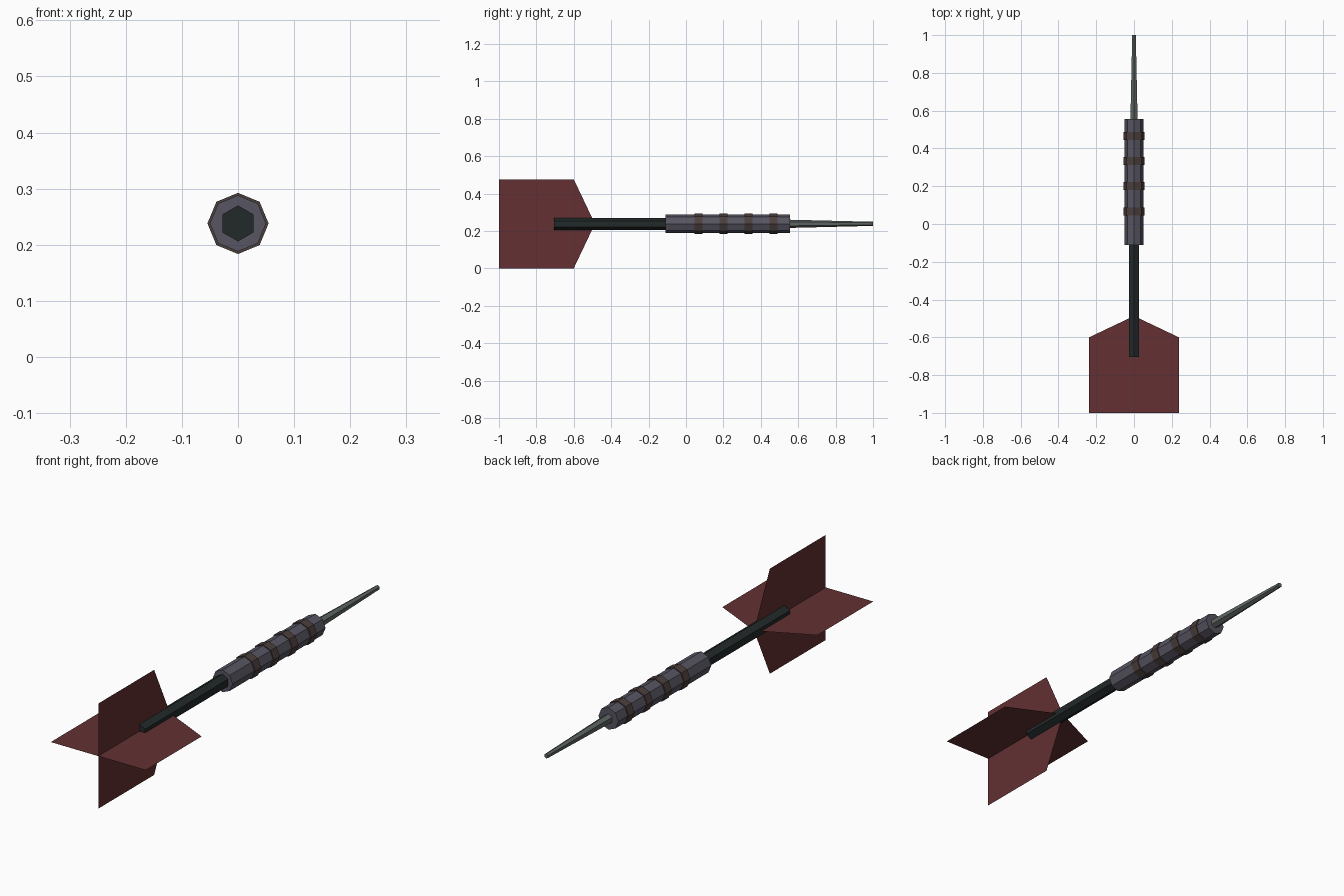
import bpy, bmesh, math
from mathutils import Matrix

if "Cube" in bpy.data.objects:
    bpy.data.objects.remove(bpy.data.objects["Cube"])

ZC = 0.238  # height of the dart axis


def material(name, rgb):
    m = bpy.data.materials.new(name)
    m.diffuse_color = (*rgb, 1)
    m.use_nodes = True
    m.node_tree.nodes["Principled BSDF"].inputs["Base Color"].default_value = m.diffuse_color
    return m


def add(name, bm, mat):
    me = bpy.data.meshes.new(name)
    bm.to_mesh(me)
    bm.free()
    me.materials.append(mat)
    ob = bpy.data.objects.new(name, me)
    ob.location.z = ZC
    bpy.context.collection.objects.link(ob)
    return ob


def rod(name, sides, y0, y1, r0, r1, mat):
    """Flat-sided rod along y, from y0 (radius r0) to y1 (radius r1)."""
    bm = bmesh.new()
    place = Matrix.Translation((0, (y0 + y1) / 2, 0)) @ Matrix.Rotation(-math.pi / 2, 4, 'X')
    bmesh.ops.create_cone(bm, cap_ends=True, segments=sides, radius1=r0, radius2=r1,
                          depth=y1 - y0, matrix=place)
    return add(name, bm, mat)


steel = material("steel", (0.11, 0.13, 0.12))
barrel_grey = material("barrel_grey", (0.095, 0.09, 0.12))
grip_brown = material("grip_brown", (0.07, 0.05, 0.046))
shaft_black = material("shaft_black", (0.016, 0.022, 0.022))
flight_red = material("flight_red", (0.125, 0.03, 0.033))

# Point, barrel and shaft
rod("point", 6, 0.55, 1.0, 0.022, 0.011, steel)
rod("barrel", 8, -0.11, 0.555, 0.05, 0.05, barrel_grey)
rod("shaft", 6, -0.705, -0.10, 0.032, 0.032, shaft_black)

# Grip rings around the barrel
for i in range(4):
    y = 0.067 + i * 0.1333
    rod(f"grip_ring_{i + 1}", 8, y - 0.021, y + 0.021, 0.0545, 0.0545, grip_brown)

# Four paper-thin flights crossing on the axis
for i in range(4):
    bm = bmesh.new()
    profile = [(0, -1), (ZC, -1), (ZC, -0.6), (0, -0.487)]
    bm.faces.new([bm.verts.new((x, y, 0)) for x, y in profile])
    bm.transform(Matrix.Rotation(i * math.pi / 2, 4, 'Y'))
    add(f"flight_{i + 1}", bm, flight_red)
